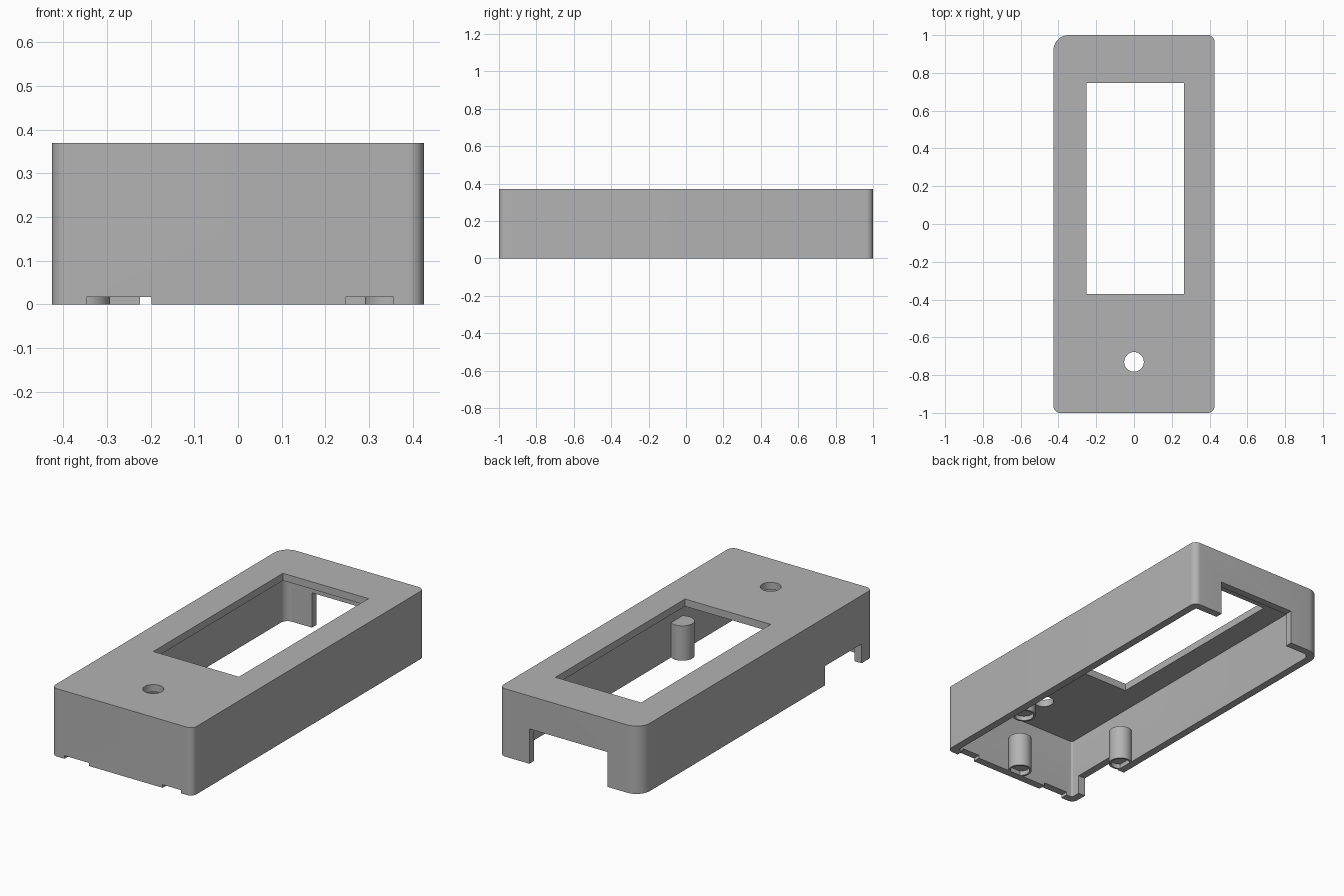
import bpy, bmesh, math

cube = bpy.data.objects.get("Cube")
if cube:
    bpy.data.objects.remove(cube, do_unlink=True)

HALF_W, HALF_L, HEIGHT = 0.426, 1.0, 0.37
WALL, ROOF = 0.042, 0.04

grey = bpy.data.materials.new("plain_grey")
grey.use_nodes = True
grey.diffuse_color = (0.45, 0.45, 0.45, 1)
grey.node_tree.nodes["Principled BSDF"].inputs["Base Color"].default_value = grey.diffuse_color


def finish(name, bm):
    """Turn a bmesh into a linked object."""
    bmesh.ops.recalc_face_normals(bm, faces=bm.faces)
    mesh = bpy.data.meshes.new(name)
    bm.to_mesh(mesh)
    bm.free()
    mesh.materials.append(grey)
    obj = bpy.data.objects.new(name, mesh)
    bpy.context.collection.objects.link(obj)
    return obj


def prism(name, outline, z0, z1):
    """Extrude a flat outline upward."""
    bm = bmesh.new()
    face = bm.faces.new([bm.verts.new((x, y, z0)) for x, y in outline])
    up = bmesh.ops.extrude_face_region(bm, geom=[face])["geom"]
    for v in up:
        if isinstance(v, bmesh.types.BMVert):
            v.co.z = z1
    return finish(name, bm)


def rounded(inset, radii, steps=10):
    """Rounded rectangle outline, one radius per corner, counter-clockwise."""
    w, l = HALF_W - inset, HALF_L - inset
    signs = [(1, 1), (-1, 1), (-1, -1), (1, -1)]
    points = []
    for i, ((sx, sy), r) in enumerate(zip(signs, radii)):
        for k in range(steps + 1):
            a = math.pi / 2 * (i + k / steps)
            points.append((sx * (w - r) + r * math.cos(a),
                           sy * (l - r) + r * math.sin(a)))
    return points


def box(name, x0, x1, y0, y1, z0, z1):
    return prism(name, [(x0, y0), (x1, y0), (x1, y1), (x0, y1)], z0, z1)


def circle(x, y, r, n=48):
    return [(x + r * math.cos(math.tau * i / n), y + r * math.sin(math.tau * i / n))
            for i in range(n)]


def cut(target, cutter):
    """Subtract the cutter, then discard it."""
    mod = target.modifiers.new("cut", "BOOLEAN")
    mod.operation, mod.solver, mod.object = "DIFFERENCE", "EXACT", cutter
    bpy.context.view_layer.objects.active = target
    bpy.ops.object.modifier_apply(modifier=mod.name)
    bpy.data.objects.remove(cutter, do_unlink=True)


def smooth(obj):
    bpy.ops.object.select_all(action="DESELECT")
    obj.select_set(True)
    bpy.context.view_layer.objects.active = obj
    bpy.ops.object.shade_smooth_by_angle(angle=math.radians(30))


# Case: a rounded block hollowed from below
case = prism("case_shell", rounded(0, (0.035, 0.08, 0.035, 0.035)), 0, HEIGHT)
cut(case, prism("cavity", rounded(WALL, (0.01, 0.04, 0.01, 0.01)), -0.1, HEIGHT - ROOF))

# Openings: window and button hole in the roof
cut(case, box("window", -0.252, 0.265, -0.37, 0.747, 0.2, 0.5))
cut(case, prism("button_hole", circle(0, -0.73, 0.052), 0.2, 0.5))

# Openings: back cutout, side notch and two shallow front notches
cut(case, box("back_cutout", -0.225, 0.245, 0.9, 1.1, -0.1, 0.19))
cut(case, box("side_notch", -0.5, -0.36, -0.905, -0.59, -0.1, 0.105))
for x0, x1 in ((-0.347, -0.198), (0.246, 0.356)):
    cut(case, box("front_notch", x0, x1, -1.1, -0.94, -0.1, 0.017))
smooth(case)

# Posts: short pillars merged into the walls, each with a blind recess below
for name, x, y in (("front_post", 0, -0.92),
                   ("right_post", -0.353, -0.53),
                   ("left_post", 0.351, -0.47)):
    post = prism(name, circle(x, y, 0.06), 0, 0.19)
    cut(post, prism("recess", circle(x, y, 0.05), -0.1, 0.025))
    smooth(post)
